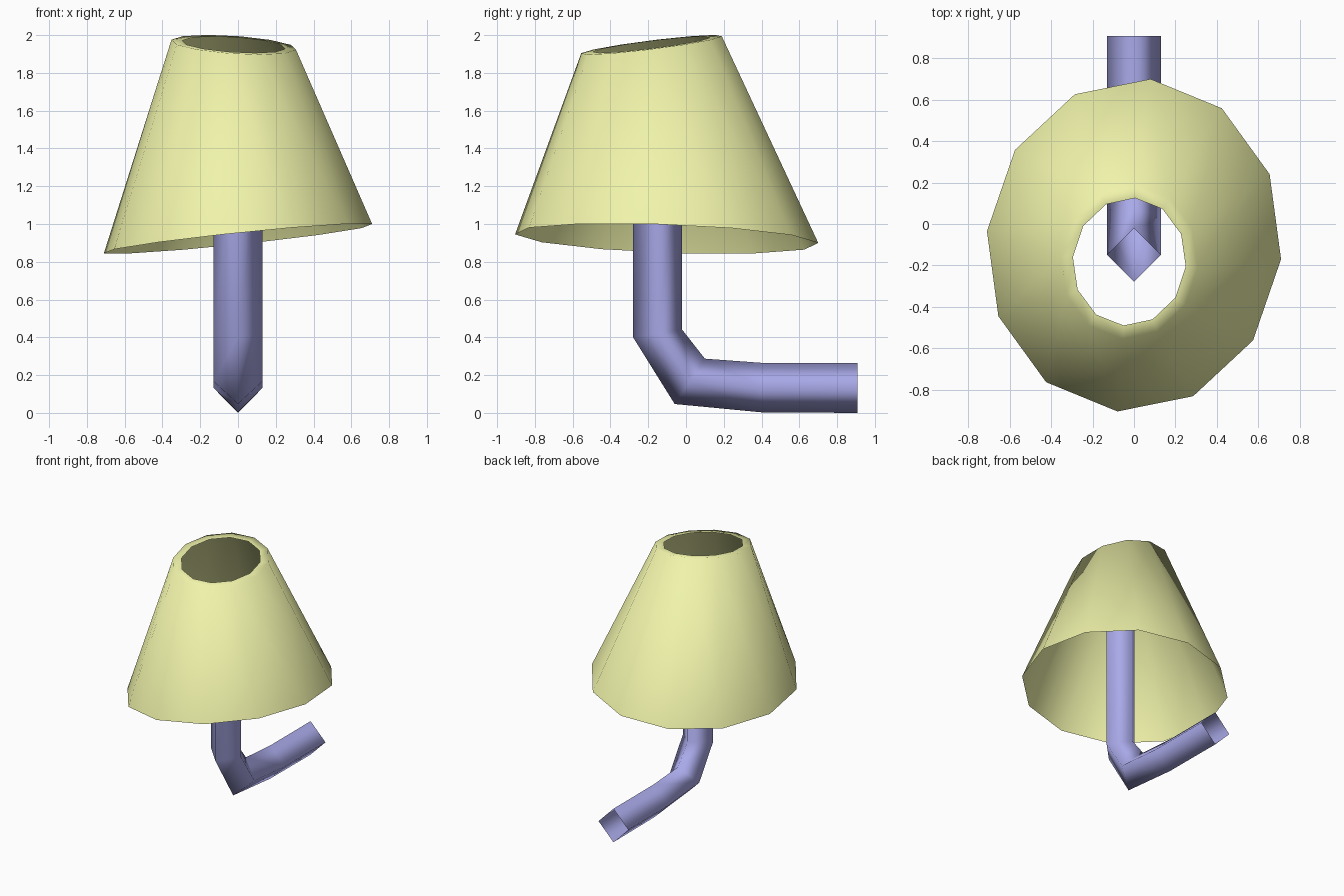
import bpy, bmesh
from math import sin, cos, tau
from mathutils import Vector

if "Cube" in bpy.data.objects:
    bpy.data.objects.remove(bpy.data.objects["Cube"])


def skin(name, rings, color):
    """Join successive vertex rings with quads into an open smooth shell."""
    bm = bmesh.new()
    loops = [[bm.verts.new(p) for p in ring] for ring in rings]
    n = len(loops[0])
    for a, b in zip(loops, loops[1:]):
        for i in range(n):
            j = (i + 1) % n
            bm.faces.new((a[i], a[j], b[j], b[i])).smooth = True
    bmesh.ops.recalc_face_normals(bm, faces=bm.faces)
    mesh = bpy.data.meshes.new(name)
    bm.to_mesh(mesh)
    bm.free()
    mat = bpy.data.materials.new(name + "_color")
    mat.diffuse_color = color
    mat.use_nodes = True
    mat.node_tree.nodes["Principled BSDF"].inputs["Base Color"].default_value = mat.diffuse_color
    mesh.materials.append(mat)
    obj = bpy.data.objects.new(name, mesh)
    bpy.context.collection.objects.link(obj)
    return obj


def tilted_ring(center, a, b, scale=1.0, sides=12):
    c, a, b = Vector(center), Vector(a) * scale, Vector(b) * scale
    return [c + a * sin(tau * i / sides) + b * cos(tau * i / sides)
            for i in range(sides)]


# Lamp shade: tilted 12-sided cone with a narrow inward rim at the top
top = ((-0.0225, -0.1825, 1.949), (0.2725, -0.0225, -0.022), (0.0275, 0.3075, 0.037))
bottom = tilted_ring((0, -0.1025, 0.9225), (0.71, -0.0675, 0.0775), (0.08, 0.8025, -0.0225))
skin("lamp_shade", [bottom, tilted_ring(*top, scale=1.21), tilted_ring(*top)],
     (0.87, 0.9, 0.4, 1))

# Bent arm: open tube with a diamond section, given as outer and inner (y, z)
R = 0.13
path = [((0.907, 0.0), (0.907, 0.265)),
        ((0.40, 0.003), (0.40, 0.265)),
        ((-0.06, 0.047), (0.10, 0.287)),
        ((-0.28, 0.40), (-0.02, 0.44)),
        ((-0.28, 1.5), (-0.02, 1.5))]
rings = []
for (y0, z0), (y1, z1) in path:
    ym, zm = (y0 + y1) / 2, (z0 + z1) / 2
    rings.append([(0, y0, z0), (R, ym, zm), (0, y1, z1), (-R, ym, zm)])
skin("support_arm", rings, (0.4, 0.4, 0.82, 1))
